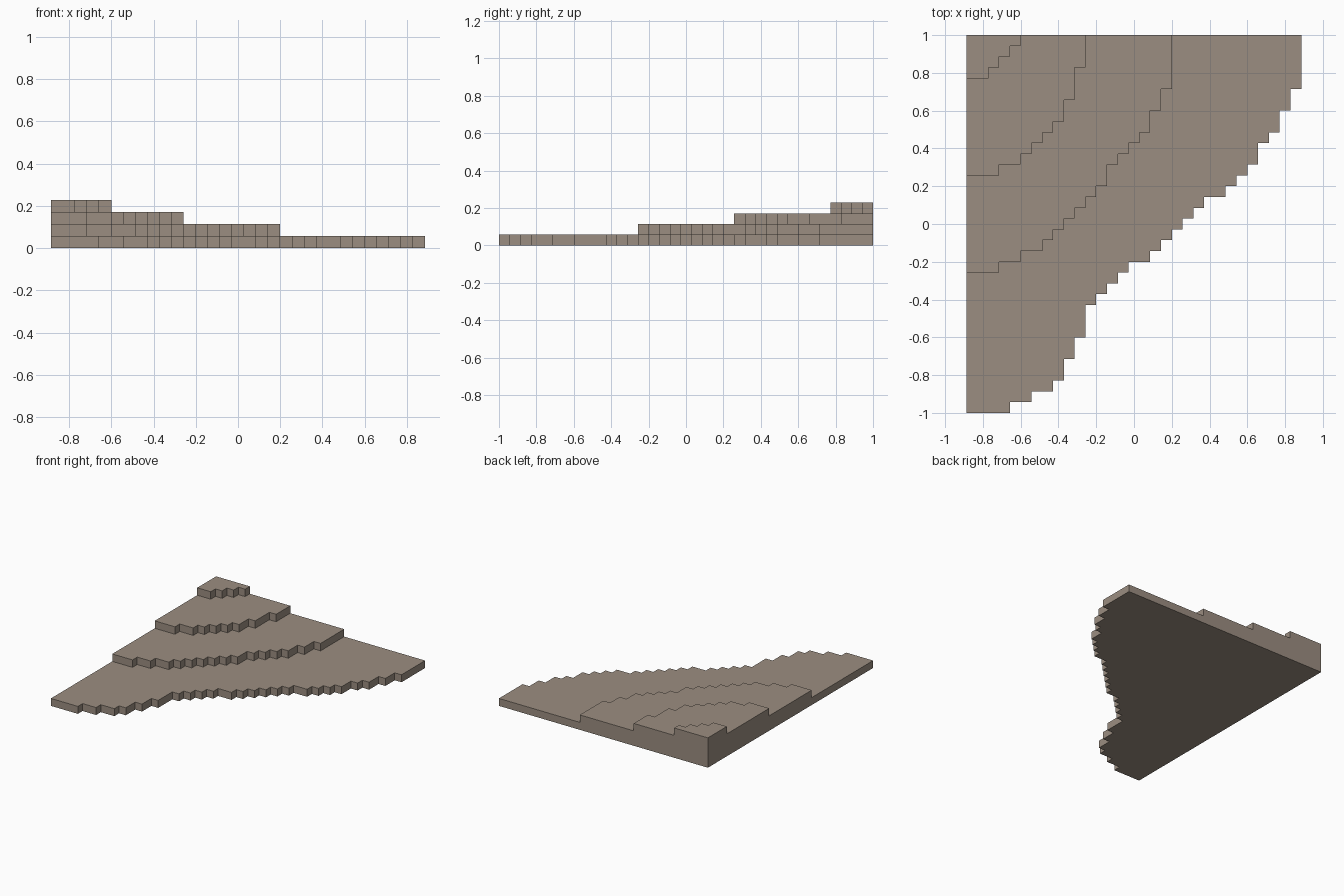
import bpy
import bmesh

default_cube = bpy.data.objects.get("Cube")
if default_cube:
    bpy.data.objects.remove(default_cube, do_unlink=True)

# Everything sits on a square grid: 31 cells wide, 35 deep, 4 high
COLUMNS, ROWS = 31, 35
CELL = 2 / ROWS
LEFT, BACK = -COLUMNS * CELL / 2, ROWS * CELL / 2

# Width of each row of cells, counted from the back edge to the front
TERRACES = {
    "bottom_terrace": [31] * 5 + [30] * 2 + [29] * 2 + [28] + [27] * 2
        + [26, 25, 24, 22, 21, 20, 19, 18, 17, 15, 14, 13, 12]
        + [11] * 3 + [10] * 2 + [9] * 2 + [8, 6, 4],
    "lower_terrace": [19] * 5 + [18] * 2 + [17] * 2
        + [16, 15, 14] + [13] * 2 + [12, 11, 10, 9, 8, 7, 5, 3],
    "upper_terrace": [11] * 3 + [10] * 3 + [9] * 2 + [8, 7, 6, 5, 3],
    "top_terrace": [5, 4, 3, 2],
}


def make_stone():
    """Single warm grey-brown stone colour."""
    colour = (0.33, 0.27, 0.22, 1)
    material = bpy.data.materials.new("warm_stone")
    material.use_nodes = True
    material.diffuse_color = colour
    shader = next(n for n in material.node_tree.nodes if n.type == "BSDF_PRINCIPLED")
    shader.inputs["Base Color"].default_value = colour
    shader.inputs["Roughness"].default_value = 0.9
    return material


def stepped_outline(widths):
    """Corner points of the terrace, in cells from the back right corner."""
    points = [(0, 0), (widths[0], 0)]
    for row, width in enumerate(widths):
        if width != points[-1][0]:
            points += [(points[-1][0], row), (width, row)]
    depth = len(widths)
    return points + [(points[-1][0], depth), (0, depth)]


def make_terrace(name, widths, level, material):
    """Extrude the stepped outline into a slab one cell thick."""
    bm = bmesh.new()
    base = level * CELL
    corners = [bm.verts.new((LEFT + x * CELL, BACK - y * CELL, base))
               for x, y in stepped_outline(widths)]
    floor = bm.faces.new(corners)
    slab = bmesh.ops.extrude_face_region(bm, geom=[floor], use_keep_orig=True)
    raised = [g for g in slab["geom"] if isinstance(g, bmesh.types.BMVert)]
    bmesh.ops.translate(bm, verts=raised, vec=(0, 0, CELL))
    bmesh.ops.recalc_face_normals(bm, faces=bm.faces)
    mesh = bpy.data.meshes.new(name)
    bm.to_mesh(mesh)
    bm.free()
    mesh.materials.append(material)
    terrace = bpy.data.objects.new(name, mesh)
    bpy.context.collection.objects.link(terrace)


# Stack the four terraces into the back right corner
stone = make_stone()
for level, (name, widths) in enumerate(TERRACES.items()):
    make_terrace(name, widths, level, stone)
